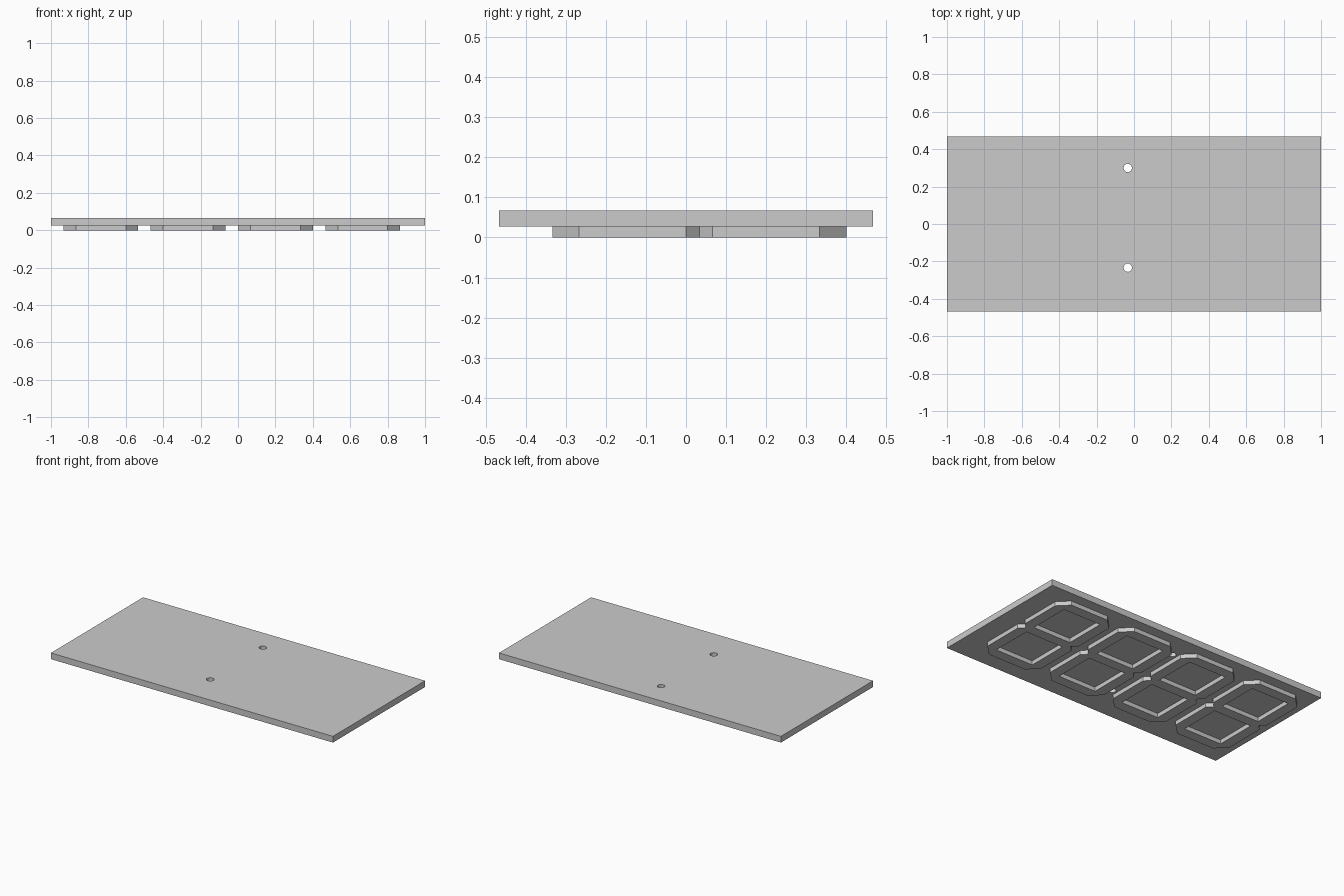
import bpy
import bmesh

cube = bpy.data.objects.get("Cube")
if cube:
    bpy.data.objects.remove(cube, do_unlink=True)

U = 1 / 15            # layout module, equal to the segment width
H = U / 2
RELIEF = 0.4 * U      # height of the raised segments
TOP = U               # top of the plate
MID_Y = H             # centre line of the digits

grey = bpy.data.materials.new("plain grey")
grey.use_nodes = True
grey.diffuse_color = (0.6, 0.6, 0.6, 1)
grey.node_tree.nodes["Principled BSDF"].inputs["Base Color"].default_value = (0.6, 0.6, 0.6, 1)


def make_object(name, bm):
    bmesh.ops.recalc_face_normals(bm, faces=bm.faces)
    mesh = bpy.data.meshes.new(name)
    bm.to_mesh(mesh)
    bm.free()
    mesh.materials.append(grey)
    obj = bpy.data.objects.new(name, mesh)
    bpy.context.collection.objects.link(obj)
    return obj


def add_segment(bm, x, y, length, upright):
    """Extruded bar with pointed ends, centred on x, y."""
    a = length / 2
    outline = [(-a, 0), (H - a, -H), (a - H, -H), (a, 0), (a - H, H), (H - a, H)]
    if upright:
        outline = [(-v, u) for u, v in outline]
    face = bm.faces.new([bm.verts.new((x + u, y + v, 0)) for u, v in outline])
    geom = bmesh.ops.extrude_face_region(bm, geom=[face])["geom"]
    top = [g for g in geom if isinstance(g, bmesh.types.BMVert)]
    bmesh.ops.translate(bm, verts=top, vec=(0, 0, RELIEF))


# Backing plate
bm = bmesh.new()
bmesh.ops.create_cube(bm, size=1)
bmesh.ops.scale(bm, verts=bm.verts, vec=(2, 14 * U, TOP - RELIEF))
bmesh.ops.translate(bm, verts=bm.verts, vec=(0, 0, (TOP + RELIEF) / 2))
plate = make_object("backing_plate", bm)

# Two through holes forming the colon
for side in (-1, 1):
    bm = bmesh.new()
    bmesh.ops.create_cone(bm, cap_ends=True, segments=32, radius1=U / 3,
                          radius2=U / 3, depth=4 * U)
    bmesh.ops.translate(bm, verts=bm.verts, vec=(-H, MID_Y + side * 4 * U, H))
    cutter = make_object("colon_hole_cutter", bm)
    cutter.hide_render = True
    cut = plate.modifiers.new("colon hole", "BOOLEAN")
    cut.operation = "DIFFERENCE"
    cut.solver = "EXACT"
    cut.object = cutter
    bpy.context.view_layer.objects.active = plate
    bpy.ops.object.modifier_apply(modifier=cut.name)
    bpy.data.objects.remove(cutter, do_unlink=True)

# Four seven-segment digits raised on the underside
SPAN = 5 * U          # distance between segment tips
for i, left_edge in enumerate((-14, -7, 0, 7)):
    bm = bmesh.new()
    cx = (left_edge + 3) * U
    for row in (-1, 0, 1):
        add_segment(bm, cx, MID_Y + row * SPAN, SPAN, False)
    for sx in (-1, 1):
        for sy in (-1, 1):
            add_segment(bm, cx + sx * SPAN / 2, MID_Y + sy * SPAN / 2, SPAN, True)
    make_object(f"digit_{i + 1}", bm)
